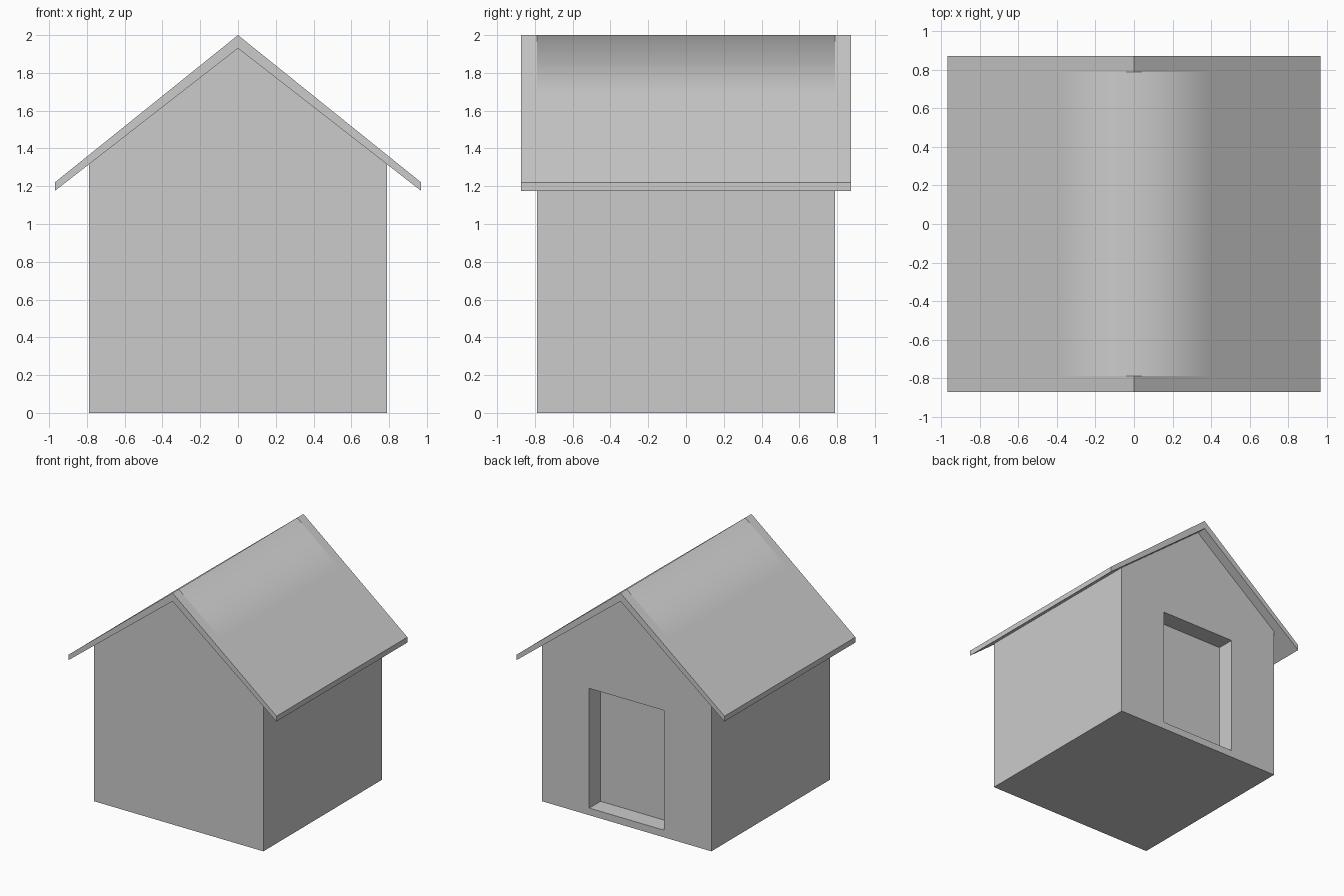
import bpy
import bmesh

if "Cube" in bpy.data.objects:
    bpy.data.objects.remove(bpy.data.objects["Cube"])


def finish(name, bm):
    bmesh.ops.recalc_face_normals(bm, faces=bm.faces[:])
    mesh = bpy.data.meshes.new(name)
    bm.to_mesh(mesh)
    bm.free()
    obj = bpy.data.objects.new(name, mesh)
    bpy.context.collection.objects.link(obj)
    return obj


def loft(bm, profile, ys):
    """Sweep an x-z profile through several y positions; returns the rings."""
    rings = [[bm.verts.new((x, y, z)) for x, z in profile] for y in ys]
    n = len(profile)
    for a, b in zip(rings, rings[1:]):
        for i in range(n):
            j = (i + 1) % n
            bm.faces.new((a[i], a[j], b[j], b[i]))
    return rings


HALF = 0.79              # half size of the walls
EAVE, OVER = 0.97, 0.873  # half width and half length of the roof


def roof_top(x):
    return 2.0 - abs(x) * (2.0 - 1.22) / EAVE


def roof_under(x):
    return 1.93 - abs(x) * (1.93 - 1.175) / EAVE


# House walls: pentagon prism tucked slightly into the roof
bm = bmesh.new()
wall_top = roof_under(HALF) + 0.02
rings = loft(bm, [(-HALF, 0), (HALF, 0), (HALF, wall_top), (0, 1.95), (-HALF, wall_top)],
             (-HALF, HALF))
for ring in rings:
    bm.faces.new(ring)
walls = finish("walls", bm)

# Doorway recess in the back wall
bm = bmesh.new()
bmesh.ops.create_cube(bm, size=1)
bmesh.ops.scale(bm, vec=(0.70, 0.30, 1.01), verts=bm.verts[:])
bmesh.ops.translate(bm, vec=(0, HALF, 0.565), verts=bm.verts[:])
cutter = finish("doorway_cutter", bm)
cutter.hide_render = True
cutter.display_type = 'WIRE'
cut = walls.modifiers.new("doorway", 'BOOLEAN')
cut.operation = 'DIFFERENCE'
cut.solver = 'EXACT'
cut.object = cutter

# Gable roof slab, with loops so only the middle of the ridge shades softly
bm = bmesh.new()
xs = (-EAVE, -0.39, 0, 0.39, EAVE)
profile = [(x, roof_top(x)) for x in xs] + [(x, roof_under(x)) for x in reversed(xs)]
rings = loft(bm, profile, (-OVER, -HALF, HALF, OVER))
n = len(profile)
for ring in (rings[0], rings[-1]):
    for i in range(len(xs) - 1):
        bm.faces.new((ring[i], ring[i + 1], ring[n - 2 - i], ring[n - 1 - i]))
for face in bm.faces:
    face.smooth = True
for edge in bm.edges:
    edge.smooth = all(v.co.z > 1.99 and abs(v.co.y) < 0.8 for v in edge.verts)
finish("roof", bm)
